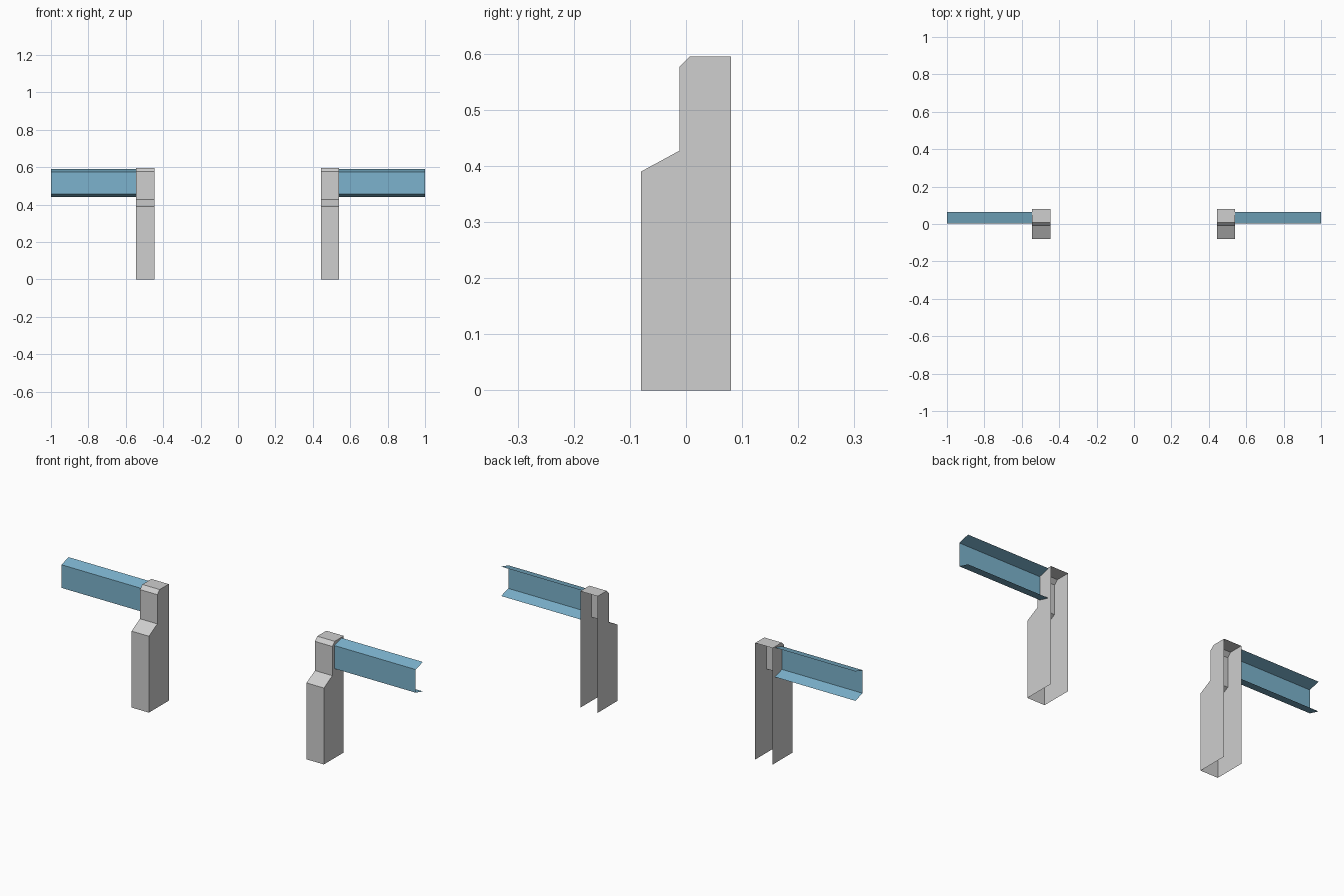
import bpy
import bmesh

if "Cube" in bpy.data.objects:
    bpy.data.objects.remove(bpy.data.objects["Cube"])


def material(name, rgb):
    m = bpy.data.materials.new(name)
    m.diffuse_color = (*rgb, 1.0)
    m.use_nodes = True
    m.node_tree.nodes["Principled BSDF"].inputs["Base Color"].default_value = m.diffuse_color
    return m


GREY = material("post grey", (0.62, 0.62, 0.62))
BLUE = material("rail blue", (0.20, 0.45, 0.61))


def sheet(name, profile, x0, x1, mat, side_panels=False):
    """Sweep an open (y, z) profile along x as thin sheet metal;
    optionally close both ends with flat side panels."""
    bm = bmesh.new()
    left = [bm.verts.new((x0, y, z)) for y, z in profile]
    right = [bm.verts.new((x1, y, z)) for y, z in profile]
    for i in range(len(profile) - 1):
        bm.faces.new((left[i], right[i], right[i + 1], left[i + 1]))
    if side_panels:
        bm.faces.new(left)
        bm.faces.new(right[::-1])
    me = bpy.data.meshes.new(name)
    bm.to_mesh(me)
    bm.free()
    me.materials.append(mat)
    ob = bpy.data.objects.new(name, me)
    bpy.context.collection.objects.link(ob)
    return ob


# Post: stepped front, chamfered top; back and bottom stay open.
# The last point is the rear foot of the side panels.
front_and_top = [(-0.08, 0), (-0.08, 0.39), (-0.012, 0.427),
                 (-0.012, 0.576), (0.007, 0.595), (0.08, 0.595)]


def post(name, x0, x1):
    ob = sheet(name, front_and_top + [(0.08, 0)], x0, x1, GREY, True)
    # remove the back wall to leave a channel
    bm = bmesh.new()
    bm.from_mesh(ob.data)
    back = [f for f in bm.faces if all(v.co.y > 0.079 for v in f.verts)]
    bmesh.ops.delete(bm, geom=back, context='FACES_ONLY')
    bm.to_mesh(ob.data)
    bm.free()


post("left_post", -0.545, -0.447)
post("right_post", 0.443, 0.541)

# Rails: shallow channels with splayed flanges, opening to the back
channel = [(0.004, 0.457), (0.004, 0.575)]
channel = [(0.063, 0.441)] + channel + [(0.063, 0.591)]
sheet("left_rail", channel, -1.0, -0.545, BLUE)
sheet("right_rail", channel, 0.541, 1.0, BLUE)
